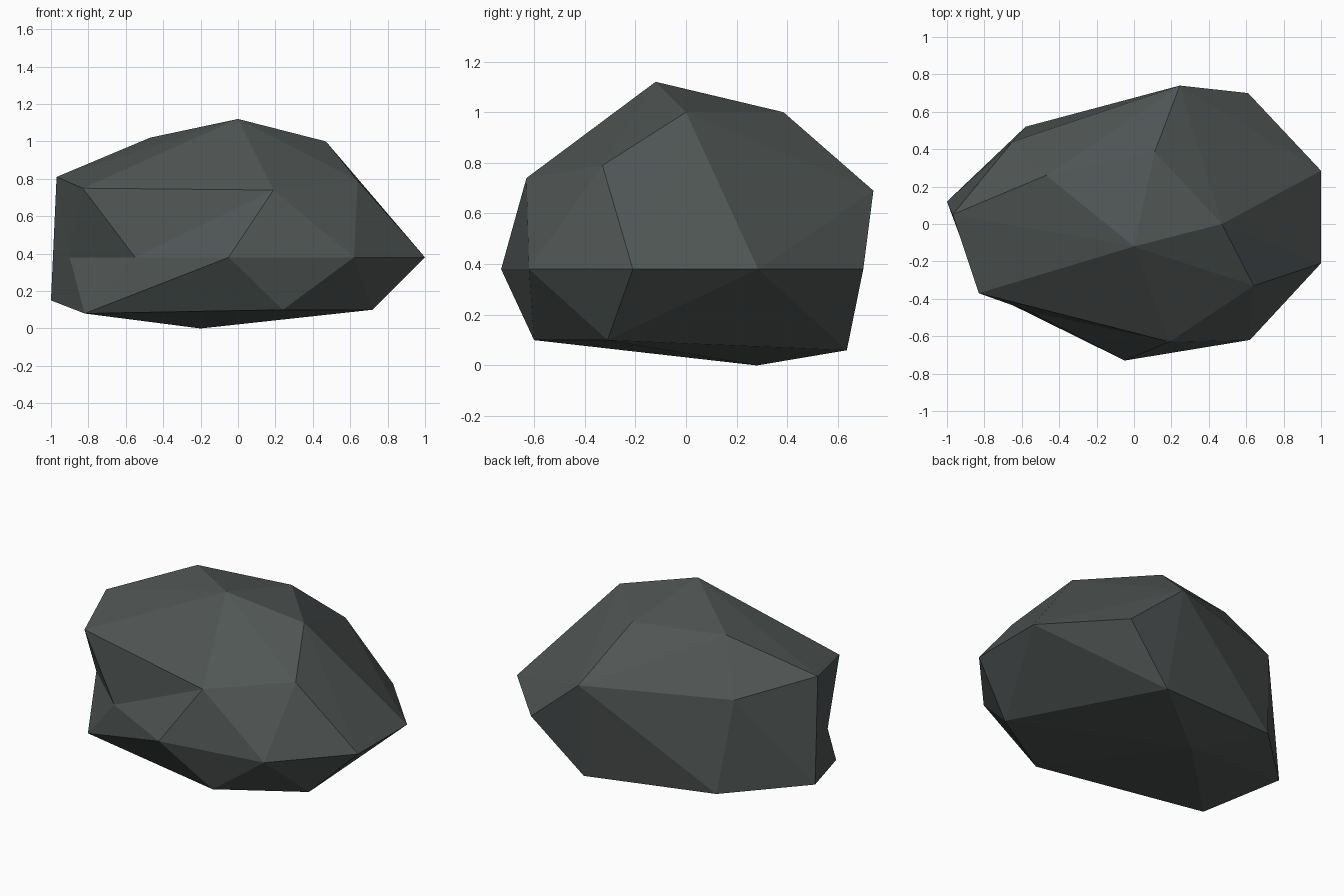
import bpy
import bmesh

if "Cube" in bpy.data.objects:
    bpy.data.objects.remove(bpy.data.objects["Cube"])

# Corner points of the boulder, from crown to base
POINTS = {
    # crown
    "T": (0.0, -0.12, 1.12), "A": (0.47, 0.0, 1.0),
    "B": (0.11, 0.385, 1.0), "C": (-0.47, 0.26, 1.02),
    # shoulder
    "D": (0.19, -0.63, 0.74), "E": (0.64, -0.33, 0.79), "F": (-0.83, -0.37, 0.75),
    "G": (-0.97, 0.05, 0.81), "H": (0.245, 0.74, 0.69), "I": (-0.65, 0.44, 0.72),
    # waist
    "J": (-0.05, -0.73, 0.38), "K": (0.62, -0.62, 0.38), "L": (1.0, -0.21, 0.38),
    "M": (1.0, 0.285, 0.38), "N": (0.61, 0.70, 0.38),
    # foot
    "R": (-0.82, -0.35, 0.08), "S": (-0.58, 0.52, 0.13), "U": (0.28, 0.635, 0.06),
    "V": (0.72, -0.31, 0.10), "W": (-1.0, 0.12, 0.15), "X": (0.24, -0.60, 0.10),
    "Z": (-0.2, 0.28, 0.0),
}
# Inner points of the notch, its rim, and the facets that line it
NOTCH = {"P": (-0.55, -0.47, 0.38), "Q": (-0.9, -0.15, 0.38)}
RIM = "FDJRWG"
FACETS = ["FPD", "DPJ", "PRJ", "PQR", "FQP", "FGQ", "GWQ", "WRQ"]

# Convex body
bm = bmesh.new()
v = {k: bm.verts.new(co) for k, co in POINTS.items()}
bmesh.ops.convex_hull(bm, input=list(bm.verts))

# Open the front-left side and line it with the notch facets
rim = {v[k] for k in RIM}
opening = [f for f in bm.faces if all(c in rim for c in f.verts)]
bmesh.ops.delete(bm, geom=opening, context='FACES')
v.update({k: bm.verts.new(co) for k, co in NOTCH.items()})
for names in FACETS:
    bm.faces.new([v[k] for k in names])
bmesh.ops.recalc_face_normals(bm, faces=list(bm.faces))

mesh = bpy.data.meshes.new("boulder")
bm.to_mesh(mesh)
bm.free()

# Dark slate stone, flat faces
stone = bpy.data.materials.new("dark_slate")
stone.diffuse_color = (0.08, 0.093, 0.09, 1.0)
stone.use_nodes = True
stone.node_tree.nodes["Principled BSDF"].inputs["Base Color"].default_value = stone.diffuse_color
mesh.materials.append(stone)
boulder = bpy.data.objects.new("boulder", mesh)
bpy.context.collection.objects.link(boulder)
